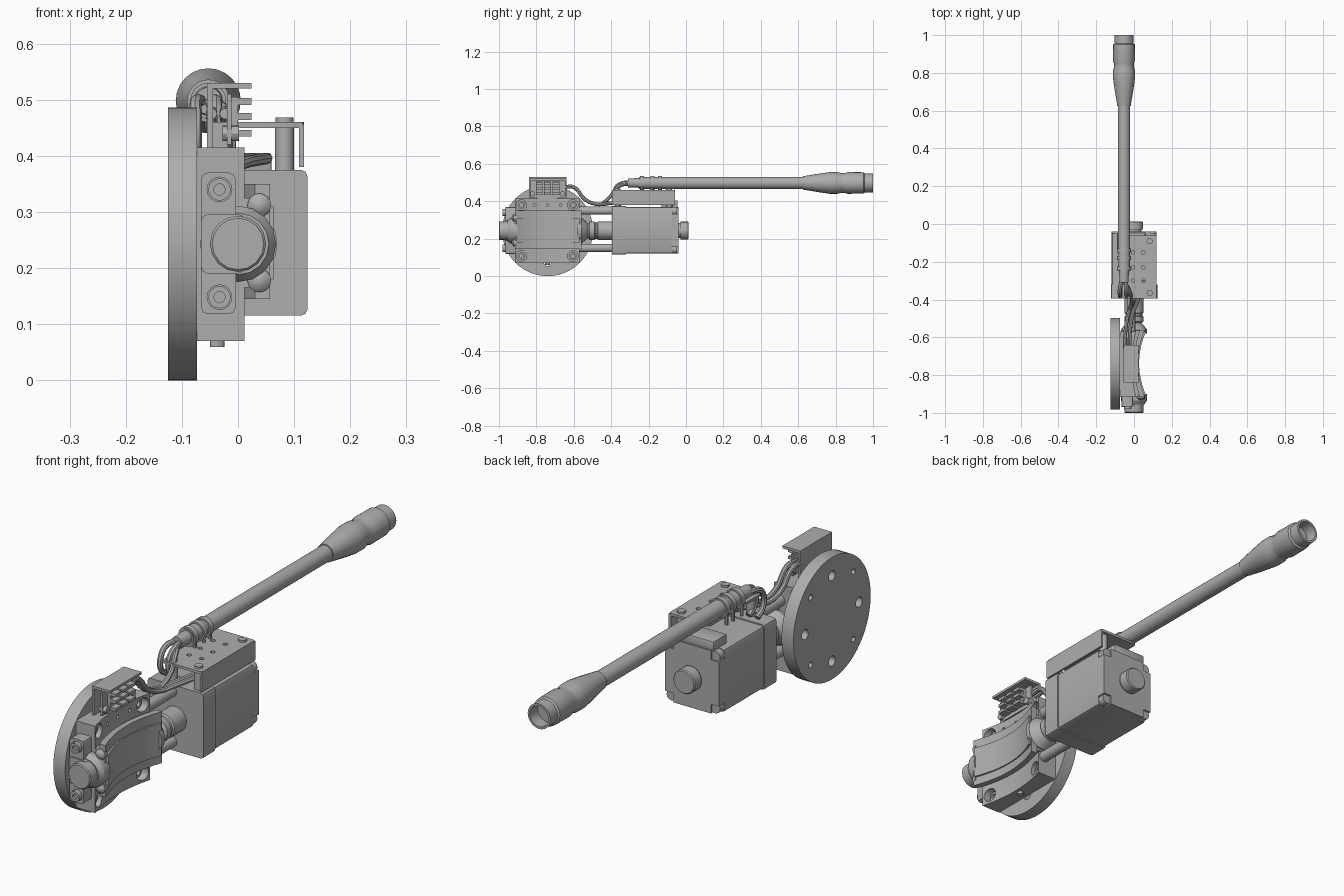
import bpy, bmesh, math
from mathutils import Matrix, Vector

cube = bpy.data.objects.get("Cube")
if cube:
    bpy.data.objects.remove(cube)

grey = bpy.data.materials.new("machined grey")
grey.use_nodes = True
grey.diffuse_color = (0.42, 0.42, 0.42, 1)
grey.node_tree.nodes["Principled BSDF"].inputs["Base Color"].default_value = (0.42, 0.42, 0.42, 1)
made = []
AXIS = {"x": Vector((1, 0, 0)), "y": Vector((0, 1, 0)), "z": Vector((0, 0, 1))}


def finish(name, bm):
    bmesh.ops.recalc_face_normals(bm, faces=bm.faces)
    mesh = bpy.data.meshes.new(name)
    bm.to_mesh(mesh)
    bm.free()
    mesh.materials.append(grey)
    ob = bpy.data.objects.new(name, mesh)
    bpy.context.collection.objects.link(ob)
    made.append(ob)
    return ob


def box(name, x, y, z, bevel=0.0, edge_axis=None):
    bm = bmesh.new()
    lo, hi = Vector((x[0], y[0], z[0])), Vector((x[1], y[1], z[1]))
    bmesh.ops.create_cube(bm, size=1, matrix=Matrix.Translation((lo + hi) / 2) @ Matrix.Diagonal((*(hi - lo), 1)))
    if bevel:
        edges = [e for e in bm.edges if not edge_axis or
                 abs((e.verts[0].co - e.verts[1].co).normalized().dot(AXIS[edge_axis])) > 0.9]
        bmesh.ops.bevel(bm, geom=edges, offset=bevel, segments=2, affect="EDGES", profile=0.5)
    return finish(name, bm)


def add_cyl(bm, axis, centre, r, depth, sides):
    rot = Vector((0, 0, 1)).rotation_difference(AXIS[axis]).to_matrix().to_4x4()
    bmesh.ops.create_cone(bm, cap_ends=True, segments=sides, radius1=r, radius2=r, depth=depth,
                          matrix=Matrix.Translation(centre) @ rot)


def cyl(name, axis, centre, r, depth, sides=20):
    bm = bmesh.new()
    add_cyl(bm, axis, centre, r, depth, sides)
    return finish(name, bm)


def lathe_y(name, x, z, profile, sides=20):
    # profile is a list of (y, radius), revolved about a line along y
    bm = bmesh.new()
    verts = [bm.verts.new((x + r, y, z)) for y, r in profile]
    edges = [bm.edges.new(p) for p in zip(verts, verts[1:])]
    bmesh.ops.spin(bm, geom=verts + edges, cent=(x, 0, z), axis=(0, 1, 0),
                   angle=math.tau, steps=sides)
    bmesh.ops.remove_doubles(bm, verts=bm.verts, dist=1e-4)
    return finish(name, bm)


def arc_slab(name, y, z, back, front, rise, steps=12):
    # slab whose back and front faces curve towards +x at both ends
    bm = bmesh.new()
    ts = [2 * i / steps - 1 for i in range(steps + 1)]
    mid, half = (y[0] + y[1]) / 2, (y[1] - y[0]) / 2
    outline = [(front + rise * t * t, mid + half * t) for t in ts]
    outline += [(back[0] + back[1] * t * t, mid + half * t) for t in reversed(ts)]
    face = bm.faces.new([bm.verts.new((px, py, z[0])) for px, py in outline])
    ext = bmesh.ops.extrude_face_region(bm, geom=[face])["geom"]
    bmesh.ops.translate(bm, vec=(0, 0, z[1] - z[0]),
                        verts=[v for v in ext if isinstance(v, bmesh.types.BMVert)])
    return finish(name, bm)


def bake(ob):
    return bpy.data.meshes.new_from_object(ob.evaluated_get(bpy.context.evaluated_depsgraph_get()))


def drill(ob, holes):
    # holes: (axis, centre, radius, depth)
    bm = bmesh.new()
    for axis, centre, r, depth in holes:
        add_cyl(bm, axis, centre, r, depth, 16)
    cutter = finish("cutter", bm)
    cutter.hide_render = True
    mod = ob.modifiers.new("holes", "BOOLEAN")
    mod.operation, mod.solver, mod.object = "DIFFERENCE", "EXACT", cutter
    bpy.context.view_layer.update()
    mesh = bake(ob)
    ob.modifiers.clear()
    ob.data = mesh
    made.remove(cutter)
    bpy.data.objects.remove(cutter)


def wire(name, points, r):
    curve = bpy.data.curves.new(name, "CURVE")
    curve.dimensions, curve.bevel_depth, curve.bevel_resolution = "3D", r, 2
    curve.use_fill_caps, curve.resolution_u = True, 5
    sp = curve.splines.new("BEZIER")
    sp.bezier_points.add(len(points) - 1)
    for bp, co in zip(sp.bezier_points, points):
        bp.co, bp.handle_left_type, bp.handle_right_type = co, "AUTO", "AUTO"
    tmp = bpy.data.objects.new(name + "_path", curve)
    bpy.context.collection.objects.link(tmp)
    bpy.context.view_layer.update()
    mesh = bake(tmp)
    bpy.data.objects.remove(tmp)
    mesh.materials.clear()
    mesh.materials.append(grey)
    ob = bpy.data.objects.new(name, mesh)
    bpy.context.collection.objects.link(ob)
    made.append(ob)


CY, CZ = -0.74, 0.243

# Round mounting disc with its bolt circle
disc = cyl("mounting_disc", "x", (-0.099, CY, CZ), 0.243, 0.052, 64)
holes = []
for i in range(8):
    a = i * math.pi / 4
    ring, r = (0.17, 0.02) if i % 2 == 0 else (0.19, 0.011)
    holes.append(("x", (-0.1, CY + ring * math.cos(a), CZ + ring * math.sin(a)), r, 0.2))
drill(disc, holes)

# Stage body with concave face and recessed corner bolts
body = arc_slab("stage_body", (-0.915, -0.57), (0.07, 0.415), (-0.073, 0), -0.012, 0.024)
corners = [(y, z) for y in (-0.88, -0.605) for z in (0.107, 0.38)]
drill(body, [("x", (0, y, z), 0.028, 0.08) for y, z in corners]
      + [("x", (0, CY + d, 0.38), 0.007, 0.06) for d in (-0.07, 0, 0.07)])
for y, z in corners:
    screw = cyl("corner_bolt", "x", (-0.03, y, z), 0.02, 0.03, 16)
    drill(screw, [("x", (-0.015, y, z), 0.011, 0.02)])
cyl("bottom_pin", "z", (-0.037, CY, 0.067), 0.013, 0.015, 12)

# Curved sliding carriage
arc_slab("carriage_rail", (-0.915, -0.565), (0.165, 0.325), (-0.03, 0.02), 0.005, 0.035)
arc_slab("carriage", (-0.915, -0.56), (0.145, 0.35), (0.0, 0.03), 0.022, 0.035)
arc_slab("carriage_pad", (-0.905, -0.57), (0.18, 0.31), (0.01, 0.03), 0.027, 0.036)

# Worm bearing block at the front, with knob and screws
drill(box("bearing_block", (-0.066, -0.004), (-0.965, -0.91), (0.118, 0.37), 0.012, "y"),
      [("y", (-0.033, -0.965, z), 0.022, 0.02) for z in (0.148, 0.34)])
box("bearing_bridge", (-0.066, 0.012), (-0.97, -0.91), (0.19, 0.296), 0.012, "y")
lathe_y("worm_knob", 0, CZ, [(-1, 0), (-1, 0.046), (-0.996, 0.05), (-0.955, 0.05), (-0.955, 0.055),
                             (-0.935, 0.068), (-0.9, 0.068), (-0.9, 0)], 16)
for z in (0.148, 0.34):
    screw = cyl("hex_screw", "y", (-0.033, -0.965, z), 0.02, 0.03, 16)
    drill(screw, [("y", (-0.033, -0.98, z), 0.01, 0.02)])
for z in (0.178, 0.312):
    lathe_y("dome_screw", 0.038, z, [(-0.932, 0), (-0.929, 0.012), (-0.921, 0.021), (-0.905, 0.021), (-0.905, 0)], 16)

# Shaft coupling and spacer rods
lathe_y("coupling", 0, CZ, [(-0.58, 0), (-0.58, 0.07), (-0.56, 0.07), (-0.535, 0.05), (-0.525, 0.038),
                            (-0.515, 0.05), (-0.49, 0.05), (-0.485, 0.044), (-0.475, 0.044),
                            (-0.47, 0.05), (-0.42, 0.05), (-0.39, 0.05), (-0.39, 0)])
for z in (0.15, 0.35):
    cyl("spacer_rod", "y", (-0.015, -0.48, z), 0.022, 0.19, 16)

# Motor with rear cap, corner screws and shaft knob
box("motor_flange", (-0.122, 0.124), (-0.395, -0.32), (0.115, 0.375), 0.012, "y")
box("motor_case", (-0.118, 0.12), (-0.32, -0.075), (0.12, 0.37), 0.012, "y")
box("motor_rear_cap_tall", (-0.082, 0.084), (-0.075, -0.04), (0.12, 0.37))
box("motor_rear_cap_wide", (-0.118, 0.12), (-0.075, -0.04), (0.157, 0.333))
for x in (-0.095, 0.097):
    for z in (0.143, 0.347):
        cyl("motor_screw", "y", (x, -0.065, z), 0.022, 0.035, 16)
lathe_y("motor_knob", 0, CZ, [(-0.05, 0), (-0.05, 0.04), (-0.03, 0.04), (-0.03, 0.048),
                              (0.01, 0.048), (0.014, 0.044), (0.014, 0)])

# Cover plate, its lip and posts, connector block
cover = box("cover_plate", (-0.06, 0.118), (-0.395, -0.06), (0.45, 0.46), 0.01, "z")
drill(cover, [("z", (x, y, 0.455), 0.009, 0.05) for x in (-0.005, 0.05) for y in (-0.3, -0.23, -0.15)])
box("cover_lip", (0.109, 0.118), (-0.395, -0.06), (0.38, 0.457))
for x, y in ((0.083, -0.365), (0.083, -0.09), (-0.03, -0.365)):
    cyl("cover_post", "z", (x, y, 0.412), 0.017, 0.084, 16)
    cyl("cover_post_screw", "z", (x, y, 0.463), 0.016, 0.01, 16)
box("connector_block", (-0.09, 0.06), (-0.13, -0.045), (0.365, 0.405), 0.005)

# Main cable with strain relief, clamps and hollow plug
X, Z = -0.053, 0.498
lathe_y("cable", X, Z, [(-0.31, 0), (-0.31, 0.024), (-0.25, 0.026), (-0.25, 0.032), (0.63, 0.032), (0.63, 0)], 24)
for y in (-0.235, -0.18, -0.14):
    cyl("cable_clamp", "y", (X, y, Z), 0.038, 0.022, 24)
    for x in (X - 0.028, X + 0.028):
        cyl("clamp_leg", "z", (x, y, 0.465), 0.007, 0.06, 8)
lathe_y("plug", X, Z, [(0.625, 0), (0.625, 0.036), (0.64, 0.038), (0.7, 0.048), (0.77, 0.058), (0.81, 0.058),
                       (0.83, 0.053), (0.85, 0.053), (0.865, 0.058), (0.95, 0.057), (0.955, 0.05),
                       (1, 0.05), (1, 0.041), (0.95, 0.041), (0.95, 0)], 24)

# Sensor bracket, circuit board and sockets
box("sensor_bracket_back", (-0.055, -0.045), (-0.84, -0.64), (0.4, 0.53))
box("sensor_bracket_top", (-0.055, 0.024), (-0.84, -0.64), (0.52, 0.53))
box("sensor_board", (-0.02, -0.012), (-0.835, -0.645), (0.42, 0.51))
box("sensor_foot", (-0.05, -0.018), (-0.8, -0.68), (0.41, 0.46))
for y in (-0.785, -0.74, -0.695):
    box("sensor_socket_back", (-0.014, 0), (y - 0.018, y + 0.018), (0.435, 0.505))
    for z in (0.44, 0.47, 0.497):
        box("sensor_socket_fin", (-0.004, 0.024), (y - 0.018, y + 0.018), (z - 0.006, z + 0.006))
for y in (-0.82, -0.66):
    cyl("sensor_screw", "x", (-0.013, y, 0.44), 0.014, 0.03, 12)

# Loose wires
for dx in (-0.022, 0.014):
    wire("motor_wire", [(X + dx * 0.5, -0.29, Z), (X + dx, -0.345, 0.495), (X + dx, -0.378, 0.465),
                        (X + dx, -0.375, 0.41), (X + dx, -0.34, 0.385)], 0.011)
for dx in (-0.012, 0.012):
    wire("sensor_wire", [(-0.035 + dx, -0.66, 0.475), (-0.035 + dx, -0.6, 0.475), (-0.03 + dx, -0.54, 0.41),
                         (-0.02 + dx, -0.48, 0.385), (0.01 + dx, -0.4, 0.39), (0.04 + dx, -0.3, 0.395)], 0.01)
wire("loop_wire", [(X, -0.3, 0.495), (X + 0.03, -0.36, 0.48), (X + 0.04, -0.41, 0.42), (X + 0.03, -0.45, 0.385)], 0.01)

# Smooth shading with sharp edges kept
bpy.ops.object.select_all(action="DESELECT")
for ob in made:
    ob.select_set(True)
bpy.context.view_layer.objects.active = made[0]
bpy.ops.object.shade_smooth_by_angle(angle=math.radians(30))
